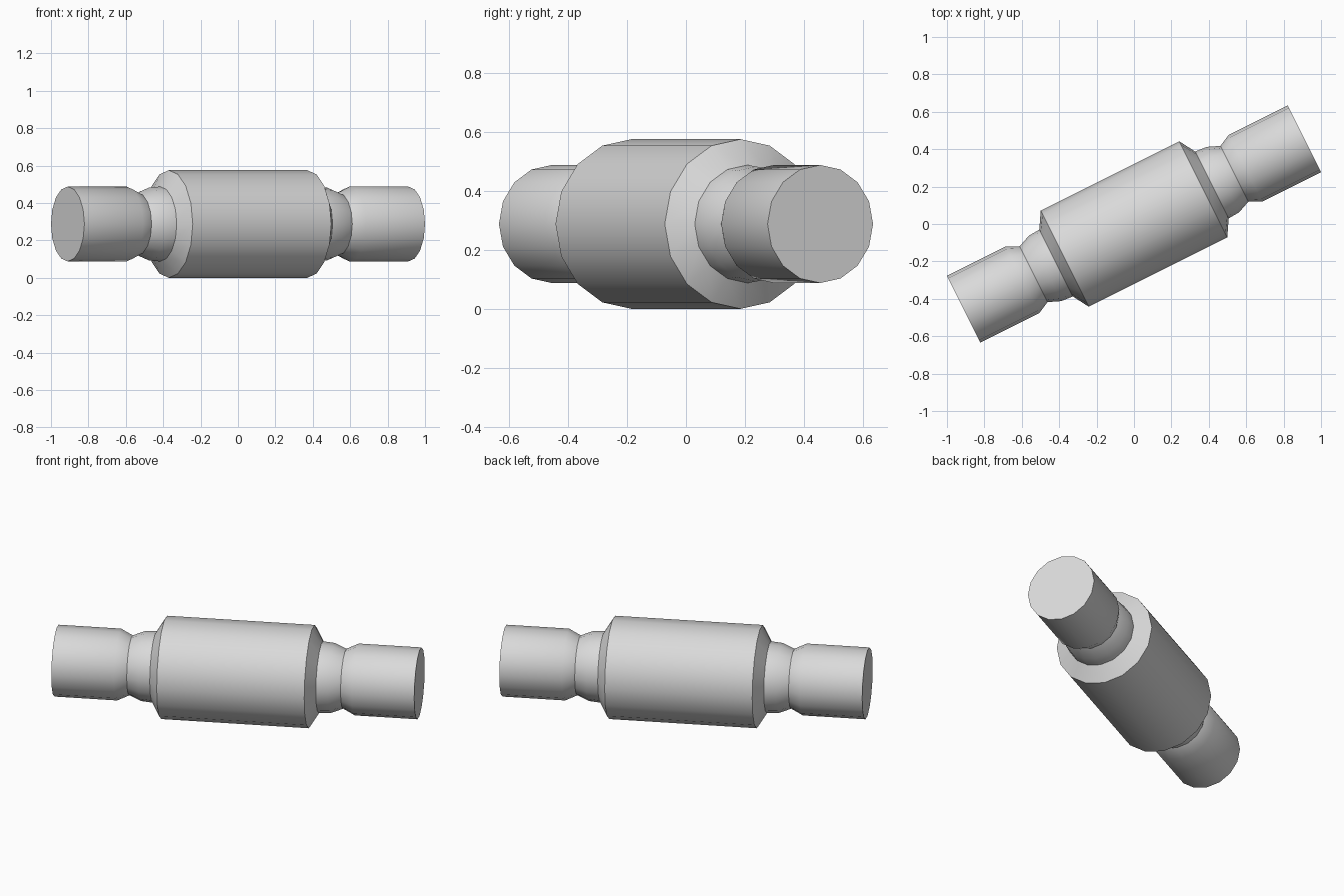
import bpy, bmesh, math
from mathutils import Matrix

if "Cube" in bpy.data.objects:
    bpy.data.objects.remove(bpy.data.objects["Cube"])

SIDES = 16
HEIGHT = 0.2875            # axis height, equal to the housing radius
ANGLE = math.atan2(1, 2)   # the axis is turned in plan
PLACE = Matrix.Translation((0, 0, HEIGHT)) @ Matrix.Rotation(ANGLE, 4, 'Z')

grey = bpy.data.materials.new("light_grey")
grey.diffuse_color = (0.7, 0.7, 0.7, 1)
grey.use_nodes = True
grey.node_tree.nodes["Principled BSDF"].inputs["Base Color"].default_value = grey.diffuse_color


def lathe(name, profile, cap_end=False):
    """Turn (distance, radius) points around the part's long axis."""
    bm = bmesh.new()
    rings = []
    for t, r in profile:
        rings.append([bm.verts.new((t,
                                    r * math.cos(2 * math.pi * i / SIDES),
                                    r * math.sin(2 * math.pi * i / SIDES)))
                      for i in range(SIDES)])
    for a, b in zip(rings, rings[1:]):
        for i in range(SIDES):
            j = (i + 1) % SIDES
            f = (a[i], b[i], b[j], a[j])
            bm.faces.new(f if profile[0][0] > profile[-1][0] else f[::-1])
    if cap_end:
        ring = rings[-1]
        bm.faces.new(ring if profile[-1][0] > 0 else ring[::-1])
    bm.transform(PLACE)
    mesh = bpy.data.meshes.new(name)
    bm.to_mesh(mesh)
    bm.free()
    mesh.materials.append(grey)
    obj = bpy.data.objects.new(name, mesh)
    bpy.context.collection.objects.link(obj)
    bpy.ops.object.select_all(action='DESELECT')
    bpy.context.view_layer.objects.active = obj
    obj.select_set(True)
    bpy.ops.object.shade_smooth_by_angle(angle=math.radians(30))


# Central housing with tapered shoulders
lathe("housing", [(-0.466, 0.2), (-0.414, HEIGHT), (0.414, HEIGHT), (0.466, 0.2)])

# Necked pipe stub on each end
stub = [(0.466, 0.2), (0.532, 0.195), (0.6, 0.167), (0.667, 0.2), (1.018, 0.2)]
for side, s in (("left", -1), ("right", 1)):
    lathe(side + "_pipe_end", [(s * t, r) for t, r in stub], cap_end=True)
